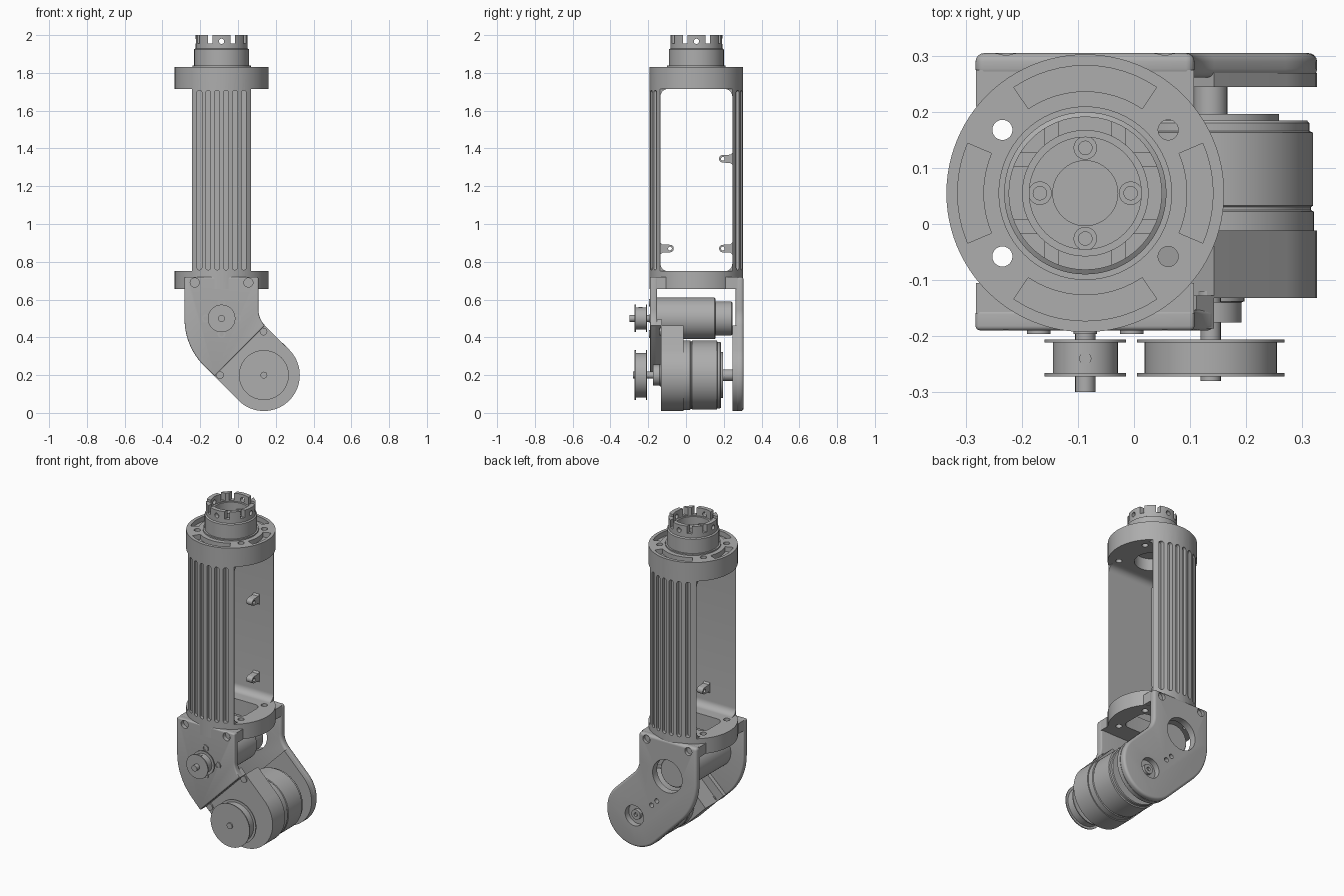
import bpy, bmesh
from math import sin, cos, pi, radians

if "Cube" in bpy.data.objects:
    bpy.data.objects.remove(bpy.data.objects["Cube"])

grey = bpy.data.materials.new("machined grey")
grey.use_nodes = True
grey.diffuse_color = (0.42, 0.42, 0.42, 1)
grey.node_tree.nodes["Principled BSDF"].inputs["Base Color"].default_value = (0.42, 0.42, 0.42, 1)

AX, AY, R = -0.087, 0.055, 0.248      # column axis and radius
UP = (AX, 0.5)                        # upper motor centre (x, z)
LOW = (0.137, 0.2)                    # lower motor centre (x, z)
MAP = {"x": lambda u, v, w: (w, u, v),
       "y": lambda u, v, w: (u, w, v),
       "z": lambda u, v, w: (u, v, w)}


def finish(name, bm):
    bmesh.ops.recalc_face_normals(bm, faces=bm.faces)
    mesh = bpy.data.meshes.new(name)
    bm.to_mesh(mesh)
    bm.free()
    mesh.materials.append(grey)
    ob = bpy.data.objects.new(name, mesh)
    bpy.context.scene.collection.objects.link(ob)
    return ob


def prism(name, pts, lo, hi, axis="y"):
    bm = bmesh.new()
    face = bm.faces.new([bm.verts.new(MAP[axis](u, v, lo)) for u, v in pts])
    new = bmesh.ops.extrude_face_region(bm, geom=[face])["geom"]
    top = [g for g in new if isinstance(g, bmesh.types.BMVert)]
    bmesh.ops.translate(bm, verts=top, vec=MAP[axis](0, 0, hi - lo))
    return finish(name, bm)


def arc(c, r, a, b, n=12):
    return [(c[0] + r * cos(radians(a + (b - a) * i / n)),
             c[1] + r * sin(radians(a + (b - a) * i / n))) for i in range(n + 1)]


def cyl(name, c, r, lo, hi, axis="y", n=48):
    return prism(name, arc(c, r, 0, 360, n)[:-1], lo, hi, axis)


def rect(u0, u1, v0, v1, r=0):
    if not r:
        return [(u0, v0), (u1, v0), (u1, v1), (u0, v1)]
    return (arc((u1 - r, v1 - r), r, 0, 90, 8) + arc((u0 + r, v1 - r), r, 90, 180, 8) +
            arc((u0 + r, v0 + r), r, 180, 270, 8) + arc((u1 - r, v0 + r), r, 270, 360, 8))


def turned(name, c, profile, axis="y", n=64):
    # profile holds (radius, position along the axis)
    bm = bmesh.new()
    vs = [bm.verts.new((r, 0, h)) for r, h in profile]
    es = [bm.edges.new(p) for p in zip(vs, vs[1:])]
    bmesh.ops.spin(bm, geom=vs + es, cent=(0, 0, 0), axis=(0, 0, 1), angle=2 * pi, steps=n)
    bmesh.ops.remove_doubles(bm, verts=bm.verts, dist=1e-5)
    for v in bm.verts:
        v.co = MAP[axis](v.co.x + c[0], v.co.y + c[1], v.co.z)
    return finish(name, bm)


def apply_mod(ob, mod):
    bpy.context.view_layer.objects.active = ob
    bpy.ops.object.modifier_apply(modifier=mod.name)


def cut(ob, *cutters):
    for c in cutters:
        m = ob.modifiers.new("cut", "BOOLEAN")
        m.operation, m.solver, m.object = "DIFFERENCE", "EXACT", c
        apply_mod(ob, m)
        bpy.data.objects.remove(c)


def bevel(ob, width):
    m = ob.modifiers.new("round", "BEVEL")
    m.width, m.segments, m.limit_method, m.angle_limit = width, 4, "ANGLE", radians(40)
    apply_mod(ob, m)


# Column: round bar with end flanges, open window and flat sides
column = cyl("column", (AX, AY), R, 0.655, 1.83, "z", 96)
cut(column, prism("c", rect(AY - 0.19, AY + 0.19, 0.75, 1.715, 0.04), -1, 1, "x"))
for s in (-1, 1):
    u = sorted((AX + s * 0.157, AX + s * 0.4))
    cut(column, prism("c", rect(*u, 0.75, 1.715), -1, 1))

# Cooling grooves on both walls
for i in range(6):
    dx = (i - 2.5) * 0.047
    floor = (R * R - dx * dx) ** 0.5 - 0.02
    for s in (-1, 1):
        y = sorted((AY + s * floor, AY + s * 0.4))
        cut(column, prism("c", rect(AX + dx - 0.013, AX + dx + 0.013, 0.757, 1.708, 0.0129), *y))

# Flange openings, bolt holes and curved pockets
cut(column, prism("c", rect(AX - 0.14, AX + 0.14, AY - 0.09, AY + 0.09, 0.04), 0.6, 0.8, "z"),
    cyl("c", (AX, AY), 0.1, 1.65, 1.79, "z"))
for sx in (-1, 1):
    for sy in (-1, 1):
        cut(column, cyl("c", (AX + sx * 0.148, AY + sy * 0.113), 0.018, 0.6, 1.9, "z", 24))
for a, half in ((0, 23), (90, 34), (180, 23), (270, 34)):
    ring = arc((AX, AY), 0.228, a - half, a + half) + arc((AX, AY), 0.182, a + half, a - half)
    cut(column, prism("c", ring, 1.8, 1.9, "z"))

# Cable lugs inside the walls
for s, z in ((1, 1.345), (1, 0.87), (-1, 0.87)):
    tip = (AY + s * 0.14, z)
    a = 90 if s > 0 else -90
    base = AY + s * 0.2
    pts = [(base, z + s * 0.04), (base - s * 0.02, z + s * 0.022)] + arc(tip, 0.02, a, a + 180)
    pts += [(base - s * 0.02, z - s * 0.022), (base, z - s * 0.04)]
    lug = prism("cable_lug", pts, AX + 0.02, AX + 0.06, "x")
    cut(lug, cyl("c", tip, 0.01, -1, 1, "x", 16))

# Top coupling with a notched crown
coupling = turned("coupling", (AX, AY), [
    (0, 1.82), (0.155, 1.82), (0.155, 1.838), (0.145, 1.838), (0.145, 1.925), (0.137, 1.93),
    (0.137, 2.0), (0.112, 2.0), (0.112, 1.95), (0.1, 1.95), (0.1, 1.9), (0.058, 1.9),
    (0.058, 1.86), (0, 1.86)], "z")
for s in (-1, 1):
    cut(coupling,
        prism("c", rect(AX + s * 0.06 - 0.012, AX + s * 0.06 + 0.012, 1.955, 2.1), -1, 1),
        prism("c", rect(AY + s * 0.06 - 0.012, AY + s * 0.06 + 0.012, 1.955, 2.1), -1, 1, "x"))
cut(coupling, cyl("c", (AX, 1.967), 0.014, -1, 1, "y", 24),
    cyl("c", (AY, 1.967), 0.014, -1, 1, "x", 24))
for k in range(4):
    c = (AX + 0.081 * cos(k * pi / 2), AY + 0.081 * sin(k * pi / 2))
    turned("coupling_screw", c, [(0, 1.89), (0.021, 1.89), (0.021, 1.915), (0.012, 1.915),
                                 (0.012, 1.9), (0, 1.9)], "z", 24)

# Shared bracket outlines
left_side = [(-0.283, 0.72)] + arc((0.067, 0.497), 0.35, 180, 225)
right_side = arc((0.228, 0.547), 0.12, 225, 180, 8) + [(0.108, 0.72)]
round_end = arc(LOW, 0.19, 225, 405, 40)
split = [(-0.124, 0.193), (0.143, 0.462)]
lower_shape = split[:1] + round_end + split[1:]
holes = [(AX + s * 0.142, 0.69) for s in (-1, 1)]

# Front bracket: plate, top ledge and slanted rib
front = prism("front_bracket", left_side + split[:1] + right_side, -0.19, -0.153)
bevel(front, 0.008)
cut(front, *[cyl("c", h, 0.024, -0.3, -0.165, "y", 24) for h in holes])
prism("front_ledge", rect(-0.282, 0.107, -0.16, -0.105), 0.656, 0.719, "z")
prism("front_rib", split + [(0.112, 0.495), (-0.165, 0.235)], -0.187, -0.128)

# Rear bracket: full arm with openings and a thick round end
rear = prism("rear_bracket", left_side + round_end + right_side, 0.262, 0.305)
bevel(rear, 0.015)
pad = prism("rear_pad", lower_shape, 0.245, 0.27)
cut(rear, cyl("c", UP, 0.1, 0, 1), cyl("c", LOW, 0.062, 0.27, 1),
    *[cyl("c", h, 0.024, 0.285, 1, "y", 24) for h in holes],
    *[cyl("c", c, 0.014, 0.275, 1, "y", 16) for c in ((-0.015, 0.33), (0.02, 0.295))])
turned("rear_bearing", LOW, [(0, 0.265), (0.03, 0.265), (0.03, 0.29), (0.012, 0.29),
                             (0.012, 0.275), (0, 0.275)], n=32)
prism("rear_ledge", rect(-0.282, 0.107, 0.21, 0.275), 0.656, 0.719, "z")

# Bracket bolts
for h in holes:
    for y in (-0.17, 0.28):
        cyl("bracket_bolt", h, 0.014, y, y + 0.01, "y", 6)

# Upper motor
turned("upper_motor", UP, [(0, -0.16), (0.11, -0.16), (0.11, 0.15), (0.106, 0.155),
                           (0.09, 0.155), (0.09, 0.24), (0.085, 0.245), (0, 0.245)])
for k in range(4):
    c = (UP[0] + 0.083 * cos(k * pi / 2), UP[1] + 0.083 * sin(k * pi / 2))
    turned("motor_screw", c, [(0, -0.18), (0.021, -0.18), (0.021, -0.196), (0.012, -0.196),
                              (0.012, -0.19), (0, -0.19)], n=24)

# Lower gear housing and motor
housing = prism("gear_housing", lower_shape, -0.132, -0.012)
turned("lower_motor", LOW, [
    (0, -0.02), (0.184, -0.02), (0.184, 0.022), (0.179, 0.025), (0.179, 0.03), (0.183, 0.033),
    (0.183, 0.163), (0.176, 0.166), (0.176, 0.18), (0.172, 0.185), (0.122, 0.185),
    (0.122, 0.196), (0, 0.196)])
cyl("rear_axle", LOW, 0.03, 0.19, 0.27, "y", 24)
turned("output_boss", LOW, [(0, -0.13), (0.06, -0.13), (0.06, -0.138), (0.055, -0.14),
                            (0.055, -0.176), (0, -0.176)], n=48)
for c in ((-0.095, 0.2), (0.135, 0.43)):
    cyl("housing_screw", c, 0.02, -0.14, -0.12, "y", 24)


# Belt pulleys with shafts
def pulley(name, c, rim, hub, tip):
    turned(name, c, [(0, -0.272), (rim, -0.272), (rim, -0.266), (hub, -0.266), (hub, -0.212),
                     (rim, -0.212), (rim, -0.206), (0, -0.206)])
    cyl(name + "_shaft", c, 0.018, tip, -0.15, "y", 24)


pulley("upper_pulley", UP, 0.073, 0.058, -0.3)
pulley("lower_pulley", LOW, 0.132, 0.118, -0.28)
cyl("set_screw", (UP[0], -0.24), 0.011, UP[1] + 0.05, UP[1] + 0.06, "z", 16)

# Smooth shading with sharp edges kept
bpy.ops.object.select_all(action="DESELECT")
for ob in bpy.context.scene.objects:
    if ob.type == "MESH":
        ob.select_set(True)
        bpy.context.view_layer.objects.active = ob
bpy.ops.object.shade_smooth_by_angle(angle=radians(30))
